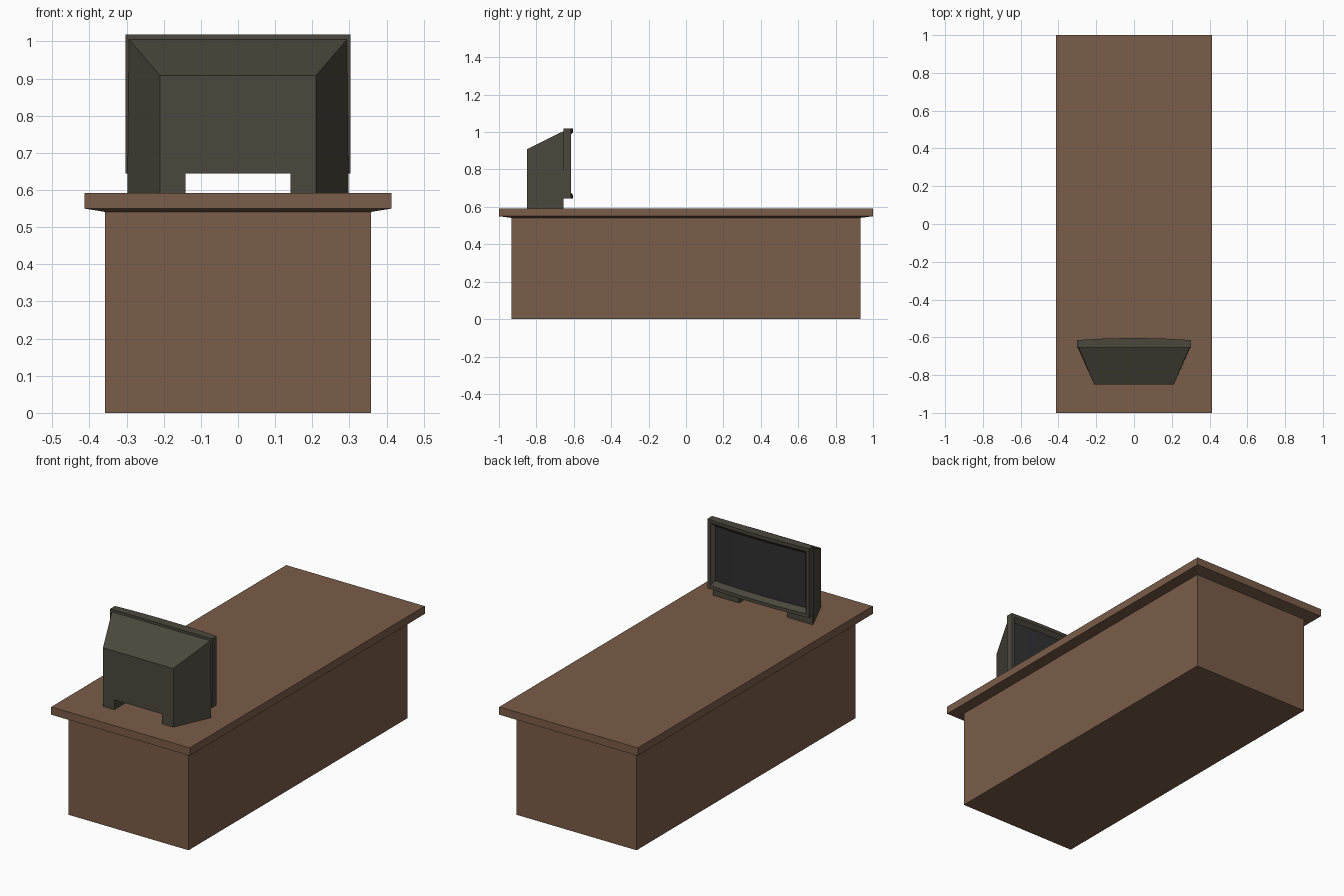
import bpy, bmesh

cube = bpy.data.objects.get("Cube")
if cube:
    bpy.data.objects.remove(cube, do_unlink=True)


def material(name, rgb):
    m = bpy.data.materials.new(name)
    m.use_nodes = True
    col = (*rgb, 1)
    m.diffuse_color = col
    bsdf = m.node_tree.nodes["Principled BSDF"]
    bsdf.inputs["Base Color"].default_value = col
    bsdf.inputs["Roughness"].default_value = 0.8
    return m


brown = material("brown wood", (0.195, 0.109, 0.065))
olive = material("dark olive plastic", (0.071, 0.064, 0.046))
glass = material("screen charcoal", (0.03, 0.03, 0.032))


def loft(name, loops, mats, cap_start=True, cap_end=True):
    """Bridge equal-length closed loops of points into one solid."""
    bm = bmesh.new()
    rings = [[bm.verts.new(p) for p in loop] for loop in loops]
    n = len(rings[0])
    for a, b in zip(rings, rings[1:]):
        for i in range(n):
            j = (i + 1) % n
            bm.faces.new((a[i], a[j], b[j], b[i]))
    if cap_start:
        bm.faces.new(rings[0])
    if cap_end == "strips":
        # vertical strips across a loop with matching lower and upper halves
        r, h = rings[-1], n // 2
        for i in range(h - 1):
            f = bm.faces.new((r[i], r[i + 1], r[n - 2 - i], r[n - 1 - i]))
            f.material_index = 1
    elif cap_end:
        bm.faces.new(rings[-1])
    bmesh.ops.recalc_face_normals(bm, faces=bm.faces)
    me = bpy.data.meshes.new(name)
    bm.to_mesh(me)
    bm.free()
    for m in mats:
        me.materials.append(m)
    ob = bpy.data.objects.new(name, me)
    bpy.context.collection.objects.link(ob)
    return ob


def rect(hx, hy, z):
    return [(-hx, -hy, z), (hx, -hy, z), (hx, hy, z), (-hx, hy, z)]


# Counter: plain block and overhanging top with a slightly sloped underside
BODY_X, BODY_Y = 0.358, 0.932
loft("counter_body", [rect(BODY_X, BODY_Y, 0), rect(BODY_X, BODY_Y, 0.545)], [brown])
loft("counter_top", [rect(BODY_X, BODY_Y, 0.541), rect(0.413, 1, 0.55),
                     rect(0.413, 1, 0.592)], [brown])


# Television housing: tapered box with a gap between its two feet
def housing_loop(y, bottom_x, top_x, top_z):
    half = [(0.142, 0.645), (0.142, 0.592), (bottom_x, 0.592), (top_x, top_z)]
    pts = half + [(-x, z) for x, z in reversed(half)]
    return [(x, y, z) for x, z in pts]


loft("television_housing", [housing_loop(-0.85, 0.21, 0.21, 0.908),
                            housing_loop(-0.655, 0.298, 0.293, 1.005)], [olive])


# Television frame: rails bow outwards around a recessed, bowed screen
def frame_loop(hx, z0, z1, y, bow, steps=12):
    xs = [-hx + 2 * hx * i / steps for i in range(steps + 1)]
    low = [(x, y + bow * (1 - (x / hx) ** 2), z0) for x in xs]
    return low + [(x, yy, z1) for x, yy, _ in reversed(low)]


loft("television_frame_and_screen",
     [frame_loop(0.303, 0.645, 1.018, -0.655, 0),
      frame_loop(0.303, 0.645, 1.018, -0.615, 0.011),
      frame_loop(0.286, 0.663, 1.0, -0.615, 0.011),
      frame_loop(0.268, 0.685, 0.98, -0.635, 0.011)],
     [olive, glass], cap_end="strips")
